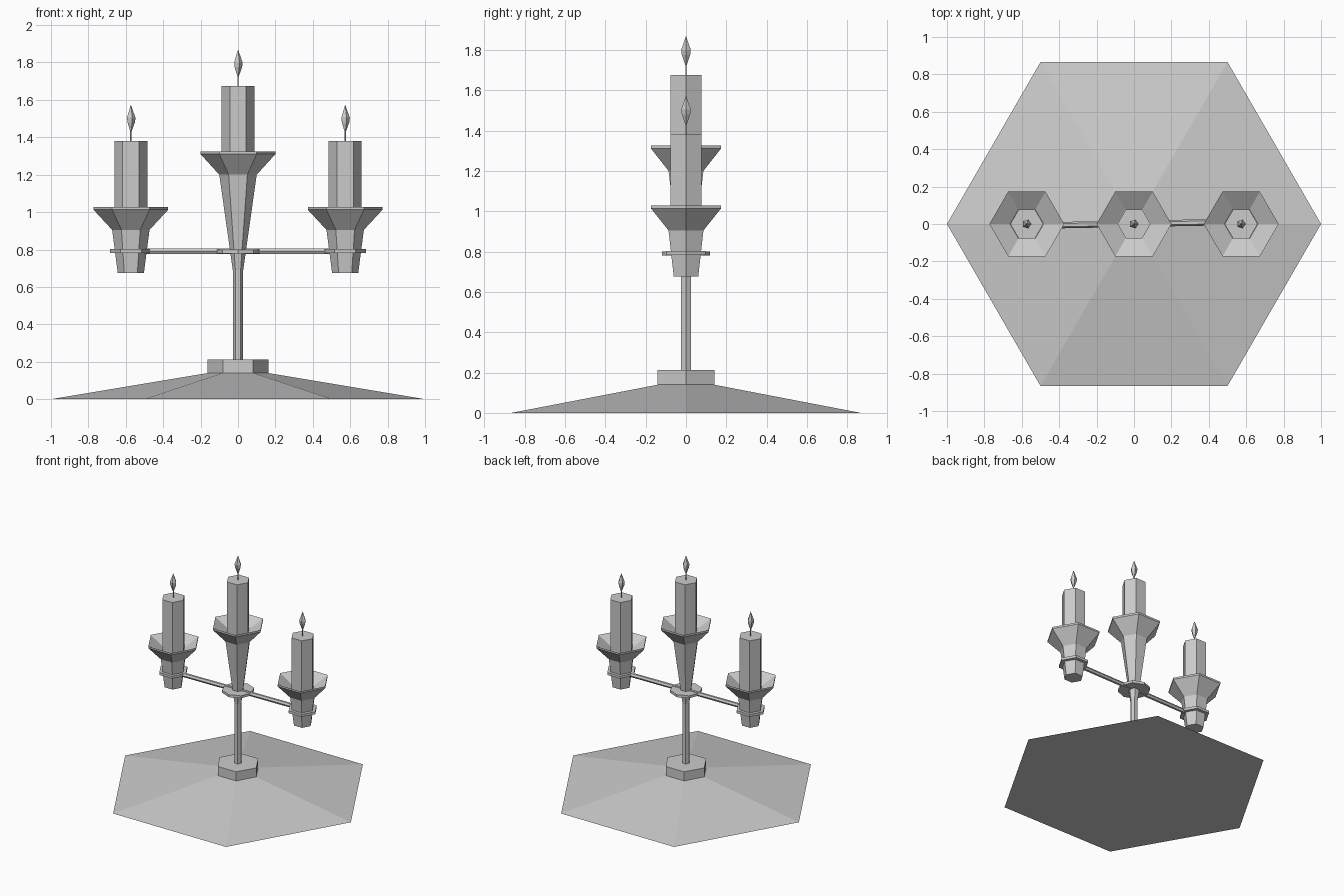
import bpy
import math
from mathutils import Vector

cube = bpy.data.objects.get("Cube")
if cube:
    bpy.data.objects.remove(cube, do_unlink=True)

grey = bpy.data.materials.new("plain_grey")
grey.use_nodes = True
GREY = (0.6, 0.6, 0.6, 1)
grey.diffuse_color = GREY
grey.node_tree.nodes["Principled BSDF"].inputs["Base Color"].default_value = GREY


def turned(name, profile, x=0.0, z=0.0, sides=6):
    """Turn a (radius, height) profile, listed bottom to top, into a faceted solid."""
    verts, rings, faces = [], [], []
    for r, h in profile:
        n = 1 if r == 0 else sides
        rings.append([len(verts) + i for i in range(n)])
        for i in range(n):
            a = math.tau * i / sides
            verts.append((r * math.cos(a), r * math.sin(a), h))
    for low, high in zip(rings, rings[1:]):
        for i in range(sides):
            j = (i + 1) % sides
            quad = [low[i % len(low)], low[j % len(low)],
                    high[j % len(high)], high[i % len(high)]]
            faces.append(list(dict.fromkeys(quad)))
    if len(rings[0]) > 1:
        faces.append(rings[0][::-1])
    if len(rings[-1]) > 1:
        faces.append(rings[-1])
    mesh = bpy.data.meshes.new(name)
    mesh.from_pydata(verts, [], faces)
    mesh.materials.append(grey)
    obj = bpy.data.objects.new(name, mesh)
    obj.location = (x, 0, z)
    bpy.context.collection.objects.link(obj)
    return obj


def candle(prefix, x, bottom, top):
    """Candle with its wick and flame."""
    turned(prefix + "_candle", [(0.088, bottom), (0.088, top)], x)
    turned(prefix + "_wick", [(0.004, 0), (0.004, 0.08)], x, top)
    turned(prefix + "_flame",
           [(0, 0.04), (0.022, 0.10), (0.025, 0.125), (0, 0.195)], x, top, 5)


# Foot and collar
turned("base", [(1, 0), (0.16, 0.14)])
turned("collar", [(0.162, 0.135), (0.162, 0.212)])

# Stem flaring into the middle cup, with a dished top
turned("stem_and_cup", [(0.028, 0.2), (0.028, 0.69), (0.1, 1.2), (0.2, 1.31),
                        (0.2, 1.325), (0.09, 1.26)])
turned("stem_disc", [(0.118, 0.78), (0.118, 0.8)], sides=8)
candle("middle", 0, 1.22, 1.675)

# Outer cups, each held in a ring
for side, x in (("left", 0.573), ("right", -0.573)):
    turned(side + "_cup", [(0.07, 0.675), (0.1, 0.905), (0.2, 1.013),
                           (0.2, 1.027), (0.09, 0.96)], x)
    turned(side + "_ring", [(0.112, 0.782), (0.112, 0.802)], x)
    candle(side, x, 0.93, 1.38)

# Cross arm through the stem, set very slightly askew
start, end = Vector((-0.55, -0.009, 0.79)), Vector((0.55, 0.011, 0.79))
arm = turned("cross_arm", [(0.017, 0), (0.017, (end - start).length)])
arm.location = start
arm.rotation_euler = (end - start).to_track_quat("Z", "Y").to_euler()
